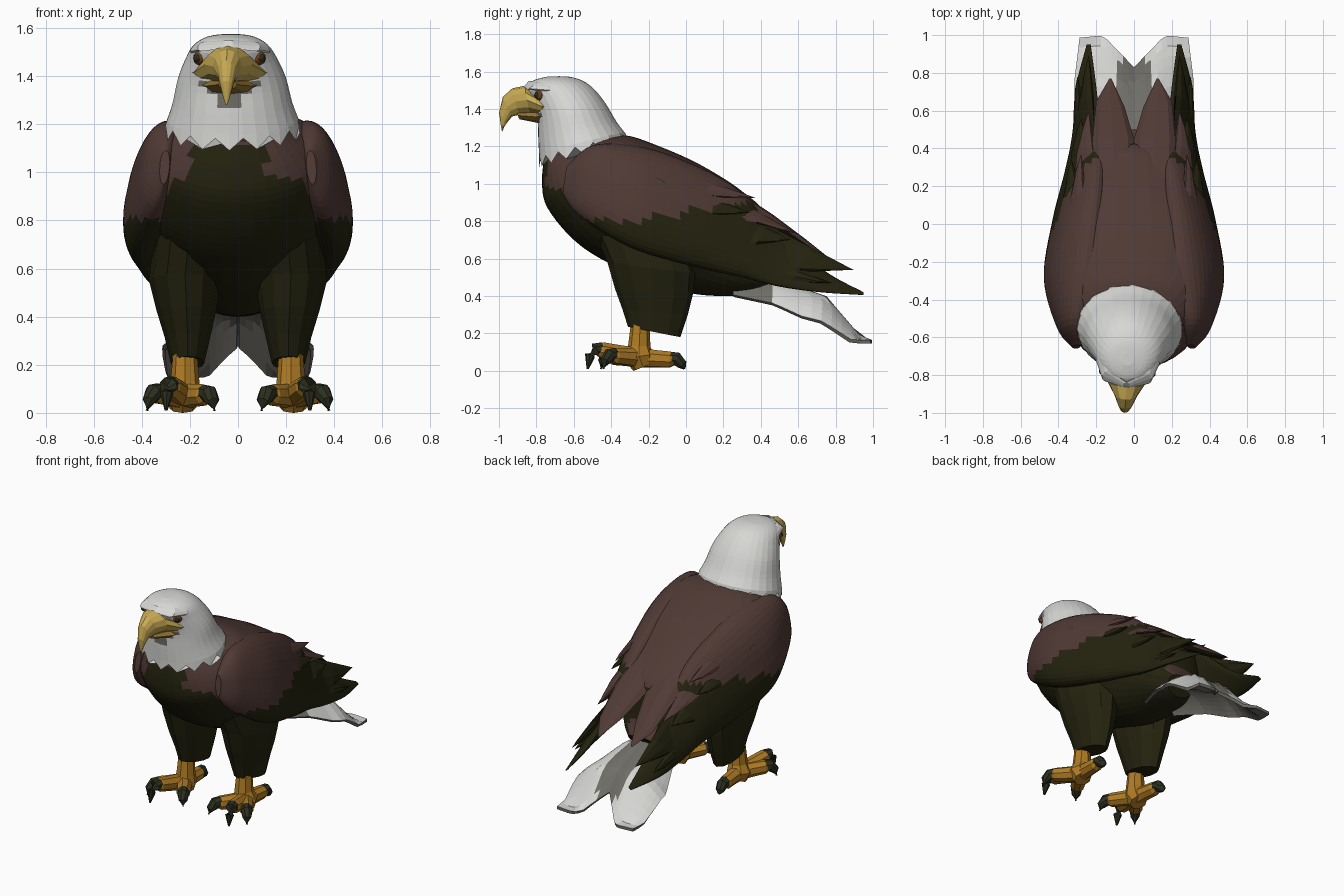
import bpy, bmesh, math
from mathutils import Vector, Matrix

cube = bpy.data.objects.get("Cube")
if cube:
    bpy.data.objects.remove(cube)


def material(name, *rgb):
    m = bpy.data.materials.new(name)
    m.use_nodes = True
    m.diffuse_color = (*rgb, 1)
    bsdf = next(n for n in m.node_tree.nodes if n.type == 'BSDF_PRINCIPLED')
    bsdf.inputs["Base Color"].default_value = (*rgb, 1)
    bsdf.inputs["Roughness"].default_value = 0.9
    return m


DARK = material("dark plumage", .018, .017, .005)
BROWN = material("brown plumage", .08, .042, .035)
WHITE = material("white plumage", .68, .68, .66)
GREY = material("grey plumage", .16, .155, .135)
YELLOW = material("beak yellow", .58, .41, .09)
GAPE = material("gape brown", .30, .17, .03)
ORANGE = material("foot orange", .43, .20, .018)
CLAW = material("claw", .025, .028, .014)
IRIS = material("iris", .16, .05, .01)

# The head is turned slightly to the model's right
HEAD = (Matrix.Translation((-.025, -.6, 0)) @ Matrix.Rotation(-.06, 4, 'Z')
        @ Matrix.Translation((0, .6, 0)))


def finish(name, bm, mats, rule=None, mirror=False, head=False):
    bmesh.ops.remove_doubles(bm, verts=bm.verts, dist=.0005)
    bmesh.ops.recalc_face_normals(bm, faces=bm.faces)
    bm.normal_update()
    if rule:
        for f in bm.faces:
            f.material_index = int(rule(f.calc_center_median(), f.normal))
    me = bpy.data.meshes.new(name)
    bm.to_mesh(me)
    bm.free()
    for m in mats:
        me.materials.append(m)
    ob = bpy.data.objects.new(name, me)
    bpy.context.collection.objects.link(ob)
    if head:
        ob.matrix_world = HEAD
    if mirror:
        ob.modifiers.new("mirror", 'MIRROR').use_mirror_merge = False
    return ob


def skin(bm, rings):
    loops = [[bm.verts.new(p) for p in r] for r in rings]
    n = len(loops[0])
    for a, b in zip(loops, loops[1:]):
        for i in range(n):
            j = (i + 1) % n
            bm.faces.new((a[i], a[j], b[j], b[i]))
    bm.faces.new(loops[0])
    bm.faces.new(loops[-1])


def catmull(a, b, c, d, t):
    return .5 * (2*b + (c-a)*t + (2*a-5*b+4*c-d)*t*t + (3*b-a-3*c+d)*t**3)


def loft(name, sections, mats, n=16, sub=1, bulge=(1, 0, 0), jag=0, boxy=0, **kw):
    """Sections are (upper point, lower point, half width); boxy widens the upper half."""
    rows = [(Vector(t), Vector(b), w) for t, b, w in sections]
    fine = []
    for i in range(len(rows) - 1):
        four = [rows[max(0, min(len(rows) - 1, i + k))] for k in (-1, 0, 1, 2)]
        fine += [[catmull(*col, s / sub) for col in zip(*four)] for s in range(sub)]
    fine.append(rows[-1])
    side = Vector(bulge)
    circle = [(math.cos(2*math.pi*i/n), math.sin(2*math.pi*i/n)) for i in range(n)]
    rings = [[(t + b)/2 + (t - b)/2 * c + side * w * s * (1 + boxy * max(0, c))
              for c, s in circle] for t, b, w in fine]
    for i, p in enumerate(rings[0]):
        p.z -= jag * (i % 2)
    bm = bmesh.new()
    skin(bm, rings)
    return finish(name, bm, mats, **kw)


def mid(sections):
    """Sections on the centre plane from (y, z, y, z, half width)."""
    return [((0, a, b), (0, c, d), w) for a, b, c, d, w in sections]


def tube(name, path, radii, mat, n=8, **kw):
    pts = [Vector(p) for p in path]
    rings = []
    for i, p in enumerate(pts):
        d = (pts[min(i+1, len(pts)-1)] - pts[max(i-1, 0)]).normalized()
        u = d.cross(Vector((.3, .1, 1)) if abs(d.z) < .9 else Vector((0, 1, 0))).normalized()
        v = d.cross(u)
        rings.append([p + radii[i] * (u * math.cos(2*math.pi*k/n) + v * math.sin(2*math.pi*k/n))
                      for k in range(n)])
    bm = bmesh.new()
    skin(bm, rings)
    return finish(name, bm, [mat], **kw)


# Body: brown above a sloping line, dark breast patch and belly
def body_rule(c, n):
    breast = abs(c.x + .04) < .16 and c.y < -.58 and c.z < 1.12
    belly = c.y > -.2 and n.z < .3
    return c.z > .97 - .45 * (c.y + .7) and not breast and not belly


loft("body", mid([(-.40, 1.26, -.76, 1.13, .20), (-.30, 1.255, -.77, 1.0, .30),
                  (-.18, 1.215, -.74, .87, .37), (0, 1.14, -.6, .7, .40),
                  (.15, 1.06, -.42, .58, .37), (.3, .96, -.15, .47, .32),
                  (.42, .84, .05, .41, .25), (.45, .62, .30, .40, .18),
                  (.5, .53, .42, .42, .1)]),
     [DARK, BROWN], n=36, sub=5, boxy=.35, rule=body_rule)

# Head and neck with a ragged lower edge and a shaded throat under the bill
loft("head", mid([(-.32, 1.265, -.785, 1.14, .28), (-.37, 1.33, -.79, 1.24, .25),
                  (-.43, 1.43, -.795, 1.35, .225), (-.49, 1.505, -.82, 1.44, .19),
                  (-.55, 1.55, -.85, 1.505, .155), (-.62, 1.572, -.82, 1.55, .10),
                  (-.68, 1.575, -.75, 1.572, .03)]),
     [WHITE, GREY], n=30, sub=4, jag=.05, head=True,
     rule=lambda c, n: c.y < -.70 and abs(c.x) < .115 and 1.26 + .8 * abs(c.x) < c.z < 1.38)

# Hooked beak, gape and lower bill
loft("beak", mid([(-.65, 1.43, -.65, 1.38, .195), (-.77, 1.465, -.76, 1.365, .148),
                  (-.86, 1.525, -.83, 1.37, .098), (-.93, 1.51, -.89, 1.37, .06),
                  (-.98, 1.465, -.93, 1.36, .04), (-1.0, 1.38, -.955, 1.33, .025),
                  (-.992, 1.32, -.972, 1.305, .014), (-.985, 1.28, -.982, 1.28, .003)]),
     [YELLOW], n=12, head=True)
loft("lower_bill", mid([(-.70, 1.39, -.70, 1.36, .155), (-.80, 1.39, -.79, 1.325, .10),
                        (-.905, 1.385, -.89, 1.345, .04)]),
     [GAPE], n=8, head=True)

# Eyes under heavy brows
for part, r, y, x, m in (("eye", .030, -.772, .122, IRIS), ("pupil", .018, -.787, .133, CLAW)):
    bm = bmesh.new()
    bmesh.ops.create_icosphere(bm, subdivisions=2, radius=r,
                               matrix=Matrix.Translation((x, y, 1.474)))
    finish(part, bm, [m], mirror=True, head=True)
loft("brow", [((0, -.84, 1.55), (0, -.87, 1.515), .02),
              ((.10, -.78, 1.545), (.115, -.84, 1.503), .022),
              ((.12, -.70, 1.54), (.16, -.74, 1.495), .02),
              ((.14, -.6, 1.525), (.155, -.62, 1.49), .01)],
     [WHITE], n=8, mirror=True, head=True)


# Folded wings: brown coverts above, dark flight feathers below
def wing_rule(c, n):
    line = .80 + .14 * max(0, c.y + .3) + .4 * max(0, -.5 - c.y)
    return c.z > line + .012 * math.sin(c.y * 25)


loft("wing", [((.30, -.64, 1.09), (.31, -.66, .95), .02),
              ((.30, -.5, 1.205), (.35, -.57, .83), .08),
              ((.26, -.25, 1.2), (.40, -.3, .66), .13),
              ((.23, 0, 1.12), (.36, .03, .56), .12),
              ((.20, .25, .99), (.32, .3, .5), .085),
              ((.19, .45, .8), (.31, .5, .45), .045),
              ((.21, .72, .55), (.30, .72, .42), .03),
              ((.23, .95, .42), (.25, .95, .405), .004)],
     [DARK, BROWN], n=36, sub=6, boxy=.15, rule=wing_rule, mirror=True)

# Overlapping feather tips down each wing
FEATHERS = [
    ("covert_feather", BROWN, (.26, -.1, 1.10), (.37, -.1, .93), (.28, .37, .925), .035),
    ("side_feather", DARK, (.28, .02, .98), (.38, .0, .82), (.33, .34, .845), .035),
    ("middle_feather", BROWN, (.20, .2, .96), (.33, .22, .83), (.24, .60, .73), .03),
    ("lower_feather", DARK, (.22, .25, .86), (.35, .25, .66), (.28, .56, .70), .03),
    ("long_feather", DARK, (.20, .42, .79), (.32, .40, .52), (.24, .895, .54), .03),
    ("outer_feather", DARK, (.27, .4, .62), (.30, .4, .47), (.30, .78, .47), .03),
]
for name, mat, top, low, tip, thick in FEATHERS:
    top, low, tip = Vector(top), Vector(low), Vector(tip)
    loft(name, [(top, low, thick * .3), (top.lerp(tip, .55), low.lerp(tip, .4), thick * .9),
                (top.lerp(tip, .88), low.lerp(tip, .75), thick * .5), (tip, tip, 0)],
         [mat], n=8, mirror=True)
loft("inner_feather", [((0, .2, .97), (.21, .2, .97), .03), ((0, .45, .8), (.22, .45, .81), .03),
                       ((.05, .62, .69), (.2, .65, .67), .02), ((.12, .77, .6), (.13, .77, .6), 0)],
     [BROWN, DARK], n=8, bulge=(0, .5, 1), mirror=True, rule=lambda c, n: n.z < 0)

# Forked, arched tail: white above with a grey centre, grey beneath
COLS, ROWS = 11, 15
bm = bmesh.new()
grid = []
for r in range(ROWS):
    v = r / (ROWS - 1)
    row = []
    for k in range(COLS):
        u = k / (COLS - 1)
        end = .83 + .165 * min(1, u * 1.8) - .03 * max(0, u - .7)
        y = .25 + (end - .25) * v
        crest = .50 - .25 * max(0, y - .47) - .9 * max(0, y - .75) - .06 * (1 - u)**2 * v * v
        droop = .17 * u * u * min(1, .55 + .9 * v) * (1 - max(0, v - .7) * 2.2)
        width = min(.315, .13 + .32 * v) - .09 * max(0, v - .7)
        row.append(bm.verts.new((u * width, y, max(crest - droop, .165))))
    grid.append(row)
for a, b in zip(grid, grid[1:]):
    for k in range(COLS - 1):
        bm.faces.new((a[k], a[k+1], b[k+1], b[k]))
tail = finish("tail", bm, [WHITE, GREY], mirror=True,
              rule=lambda c, n: c.y < .45 or (c.x < .085 and c.y < .86))
for p in tail.data.polygons:
    if p.normal.z < 0:
        p.flip()
solid = tail.modifiers.new("thickness", 'SOLIDIFY')
solid.thickness = .02
solid.offset = -1
solid.material_offset = 1
solid.material_offset_rim = 1

# Feathered legs
loft("leg", [((.2, .0, .72), (.2, -.5, .76), .15), ((.22, .05, .52), (.22, -.42, .58), .15),
             ((.215, .04, .42), (.215, -.38, .44), .125), ((.21, .01, .3), (.21, -.34, .33), .095),
             ((.21, -.03, .18), (.21, -.31, .235), .07)],
     [DARK], n=12, mirror=True)

# Feet: shank, three forward toes, one rear toe, hooked claws
tube("shank", [(.22, -.245, .25), (.22, -.25, .13), (.23, -.25, .07), (.23, -.23, .02)],
     [.05, .06, .08, .055], ORANGE, mirror=True)
TOES = [("inner", .14, -.39, .075), ("middle", .28, -.45, .11),
        ("outer", .33, -.38, .08), ("rear", .24, -.085, .06)]
for name, x, y, z in TOES:
    root, end = Vector((.23, -.25, .07)), Vector((x, y, z))
    out = Vector((x - .23, y + .25, 0)).normalized()
    knuckle = root.lerp(end, .55)
    tube(name + "_toe", [root, knuckle, end, end + out * .025],
         [.055, .048, .045, .03], ORANGE, mirror=True)
    tube(name + "_claw", [end + Vector((0, 0, .006)), end + out * .035 + Vector((0, 0, .004)),
                          end + out * .066 - Vector((0, 0, .028)),
                          end + out * .078 - Vector((0, 0, z - .01))],
         [.038, .038, .028, .006], CLAW, n=8, mirror=True)
